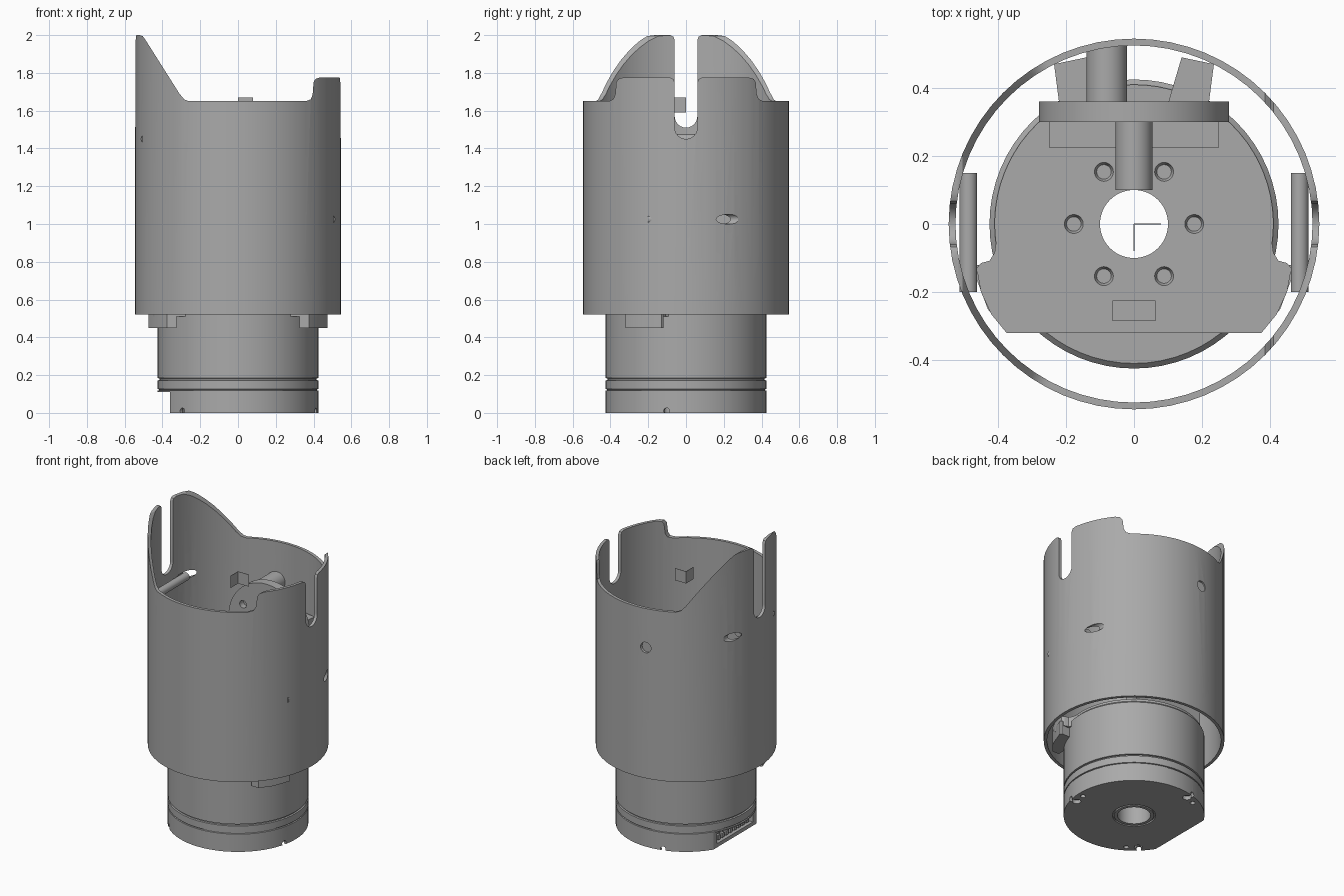
import bpy, bmesh, math
from mathutils import Matrix, Vector

old = bpy.data.objects.get("Cube")
if old:
    bpy.data.objects.remove(old)

grey = bpy.data.materials.new("satin_grey")
grey.use_nodes = True
GREY = (0.4, 0.4, 0.4, 1)
grey.diffuse_color = GREY
grey.node_tree.nodes["Principled BSDF"].inputs["Base Color"].default_value = GREY


def finish(name, bm):
    bmesh.ops.recalc_face_normals(bm, faces=bm.faces)
    mesh = bpy.data.meshes.new(name)
    bm.to_mesh(mesh)
    bm.free()
    mesh.materials.append(grey)
    obj = bpy.data.objects.new(name, mesh)
    bpy.context.collection.objects.link(obj)
    return obj


def lathe(name, profile, steps=64):
    """Spin a closed (radius, z) outline about the z axis."""
    bm = bmesh.new()
    rings = []
    for i in range(steps):
        a = math.tau * i / steps
        rings.append([bm.verts.new((r * math.cos(a), r * math.sin(a), z)) for r, z in profile])
    n = len(profile)
    for i in range(steps):
        p, q = rings[i], rings[(i + 1) % steps]
        for j in range(n):
            k = (j + 1) % n
            bm.faces.new((p[j], q[j], q[k], p[k]))
    return finish(name, bm)


def prism(name, points, axis, lo, hi):
    """Extrude an outline along one axis; points use the other two axes in order."""
    bm = bmesh.new()
    def place(p, h):
        c = list(p)
        c.insert("xyz".index(axis), h)
        return bm.verts.new(c)
    a = [place(p, lo) for p in points]
    b = [place(p, hi) for p in points]
    bm.faces.new(a)
    bm.faces.new(b)
    for i in range(len(a)):
        j = (i + 1) % len(a)
        bm.faces.new((a[i], a[j], b[j], b[i]))
    return finish(name, bm)


def box(name, x0, x1, y0, y1, z0, z1):
    return prism(name, [(x0, y0), (x1, y0), (x1, y1), (x0, y1)], "z", z0, z1)


def rod(name, start, end, r, steps=32, r2=None):
    s, e = Vector(start), Vector(end)
    bm = bmesh.new()
    turn = (e - s).to_track_quat("Z", "Y").to_matrix().to_4x4()
    bmesh.ops.create_cone(bm, cap_ends=True, segments=steps, radius1=r, radius2=r if r2 is None else r2,
                          depth=(e - s).length, matrix=Matrix.Translation((s + e) / 2) @ turn)
    return finish(name, bm)


def cut(obj, *cutters):
    for c in cutters:
        mod = obj.modifiers.new("cut", "BOOLEAN")
        mod.operation = "DIFFERENCE"
        mod.solver = "EXACT"
        mod.object = c
        bpy.context.view_layer.objects.active = obj
        bpy.ops.object.modifier_apply(modifier=mod.name)
        bpy.data.objects.remove(c)


def arc(r, a0, a1, n, cx=0, cy=0):
    steps = [math.radians(a0 + (a1 - a0) * i / n) for i in range(n + 1)]
    return [(cx + r * math.cos(a), cy + r * math.sin(a)) for a in steps]


# Outer sleeve with a sculpted upper rim
sleeve = lathe("outer_sleeve", [(0.545, 0.52), (0.545, 2), (0.525, 2), (0.525, 0.52)])
rim = [(-0.52, 2.1), (-0.52, 2), (-0.505, 1.995), (-0.49, 1.975), (-0.31, 1.69), (-0.285, 1.66),
       (-0.26, 1.65), (0.36, 1.65), (0.385, 1.66), (0.395, 1.685), (0.4, 1.75), (0.41, 1.768),
       (0.43, 1.775), (0.7, 1.775), (0.7, 2.1)]
cut(sleeve, prism("rim_cutter", rim, "y", -1, 1))

# Round-bottomed slots on both sides, with eased top corners
for side, bottom, top in ((1, 1.45, 1.775), (-1, 1.51, 2)):
    slot = arc(0.06, 180, 360, 12, 0, bottom + 0.06)
    slot += [(0.06, top - 0.025), (0.067, top - 0.008), (0.085, top), (0.085, 2.2),
             (-0.085, 2.2), (-0.085, top), (-0.067, top - 0.008), (-0.06, top - 0.025)]
    ends = sorted((side * 0.4, side * 0.7))
    cut(sleeve, prism("slot_cutter", slot, "x", *ends))

# Pin bores through the sleeve, and the pins inside it
for side, z in ((1, 1.025), (-1, 1.45)):
    x = side * 0.495
    cut(sleeve, rod("bore_cutter", (x, 0.1, z), (x, 0.5, z), 0.026))
    rod("side_pin", (side * 0.487, -0.2, z), (side * 0.487, 0.15, z), 0.026)
cut(sleeve, rod("bore_cutter", (-0.08, 0.4, 1.39), (-0.08, 0.7, 1.39), 0.035))

# Motor body with two grooves and a central bore
body = lathe("motor_body", [
    (0.1, 0), (0.12, 0), (0.12, 0.01), (0.13, 0.01), (0.13, 0), (0.425, 0), (0.425, 0.118),
    (0.418, 0.12), (0.418, 0.124), (0.425, 0.126), (0.425, 0.172), (0.415, 0.174),
    (0.415, 0.182), (0.425, 0.184), (0.425, 0.545), (0.41, 0.56), (0.1, 0.56)])
cut(body, box("flat_cutter", -0.6, -0.36, -0.5, 0.5, -0.1, 0.11))
cut(body, box("socket_cutter", -0.5, -0.33, -0.19, 0.19, 0.025, 0.09))
for i in range(8):
    y = -0.15 + i * 0.043
    box("socket_contact", -0.35, -0.325, y - 0.012, y + 0.012, 0.035, 0.065)

# Bottom notches and screw holes
for deg in (-14, 106, 226):
    def polar(r, z, off=0):
        a = math.radians(deg + off)
        return (r * math.cos(a), r * math.sin(a), z)
    cut(body, rod("notch_cutter", polar(0.37, 0.01), polar(0.47, 0.01), 0.016),
        rod("notch_cutter", polar(0.385, -0.05), polar(0.385, 0.025), 0.026),
        rod("hole_cutter", polar(0.385, -0.05, 11), polar(0.385, 0.03, 11), 0.016))

# Mounting plate with a straight front edge and side ears
half = [(0.375, -0.32), (0.42, -0.265), (0.45, -0.2), (0.463, -0.13), (0.45, -0.115),
        (0.425, -0.108), (0.41, -0.085)] + arc(0.41, -8, 90, 20)
outline = half + [(-x, y) for x, y in reversed(half[:-1])]
plate = prism("mounting_plate", outline, "z", 0.51, 0.575)
cut(plate, rod("bore_cutter", (0, 0, 0.4), (0, 0, 0.7), 0.1, 64))
for i in range(6):
    a = math.tau * i / 6
    x, y = 0.177 * math.cos(a), 0.177 * math.sin(a)
    cut(plate, rod("screw_cutter", (x, y, 0.55), (x, y, 0.58), 0.017, 24, 0.03))
box("plate_key", -0.063, 0.063, -0.285, -0.225, 0.57, 0.59)
for s in (1, -1):
    ear = [(0.325, -0.32), (0.375, -0.32), (0.43, -0.25), (0.475, -0.13), (0.465, -0.12), (0.325, -0.12)]
    prism("plate_ear", [(s * x, y) for x, y in ear], "z", 0.45, 0.54)

# Upright round flange with its shaft, bolt holes and foot
flange = rod("round_flange", (0, 0.3, 1.19), (0, 0.36, 1.19), 0.28, 64)
for i in range(6):
    a = math.tau * i / 6 + math.pi / 6
    x, z = 0.2 * math.cos(a), 1.19 + 0.2 * math.sin(a)
    cut(flange, rod("bolt_cutter", (x, 0.25, z), (x, 0.34, z), 0.025, 24))
rod("flange_shaft", (0, 0.1, 1.19), (0, 0.31, 1.19), 0.055)
box("flange_foot", -0.25, 0.25, 0.225, 0.32, 0.57, 0.95)
rod("rear_tube", (-0.08, 0.35, 1.39), (-0.08, 0.525, 1.39), 0.06)
for s in (1, -1):
    prism("rear_brace", [(s * x, y) for x, y in
          ((0.1, 0.355), (0.22, 0.355), (0.235, 0.47), (0.14, 0.49))], "z", 1.1, 1.25)

# Small two-leaf marker plate on the centre line
box("marker_leaf", 0, 0.08, -0.001, 0.001, 1.59, 1.67)
box("marker_leaf", -0.001, 0.001, -0.08, 0, 1.59, 1.67)

# Smooth the round parts, keep crisp edges
bpy.ops.object.select_all(action="DESELECT")
for obj in bpy.context.scene.objects:
    if obj.type == "MESH":
        obj.select_set(True)
        bpy.context.view_layer.objects.active = obj
bpy.ops.object.shade_smooth_by_angle(angle=math.radians(30))
